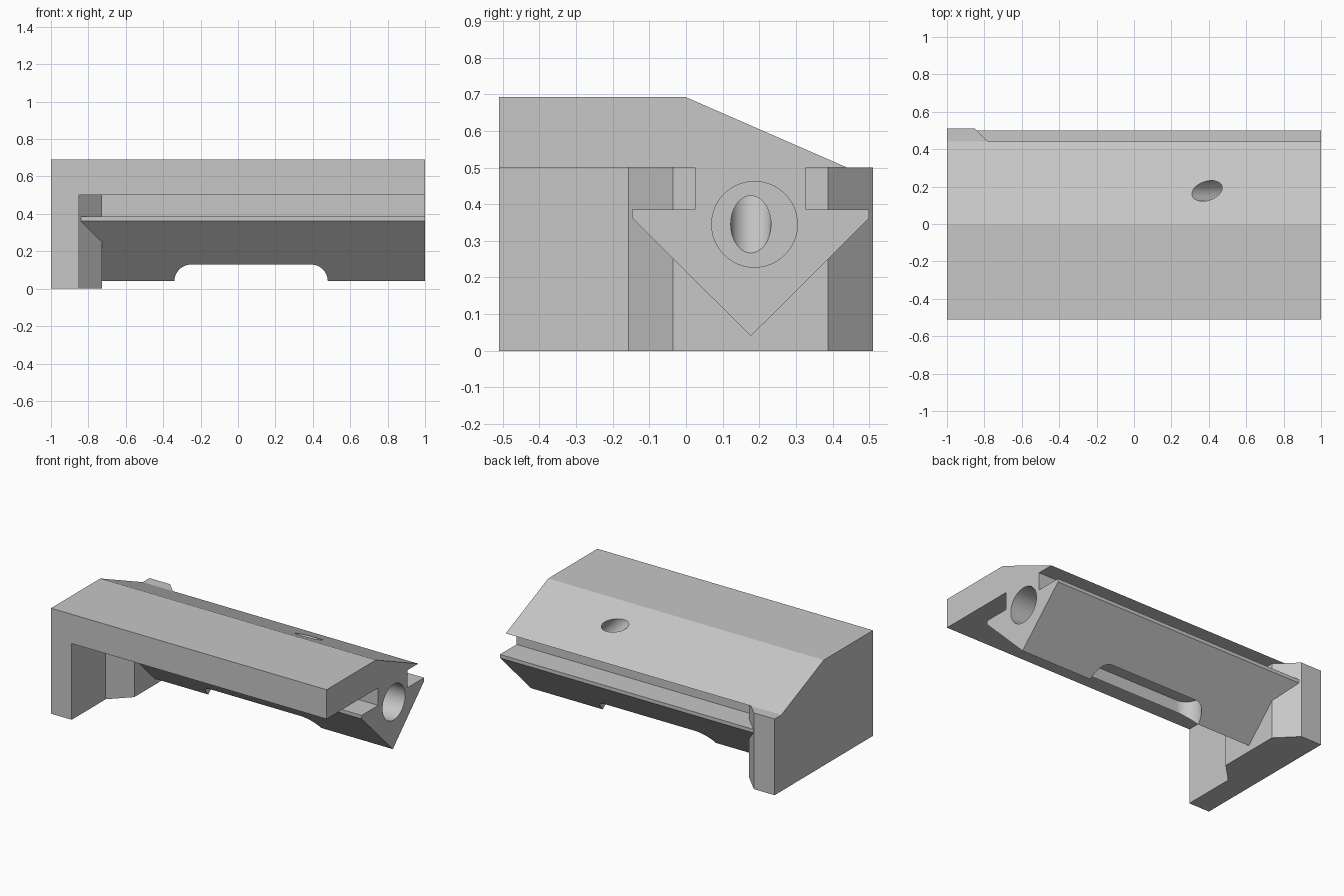
import bpy, bmesh, math
from mathutils import Vector, Matrix

cube = bpy.data.objects.get("Cube")
if cube:
    bpy.data.objects.remove(cube, do_unlink=True)

grey = bpy.data.materials.new("light_grey")
grey.use_nodes = True
COLOUR = (0.57, 0.57, 0.57, 1)
grey.diffuse_color = COLOUR
grey.node_tree.nodes["Principled BSDF"].inputs["Base Color"].default_value = COLOUR


def make_object(name, bm):
    bmesh.ops.recalc_face_normals(bm, faces=bm.faces)
    mesh = bpy.data.meshes.new(name)
    bm.to_mesh(mesh)
    bm.free()
    mesh.materials.append(grey)
    obj = bpy.data.objects.new(name, mesh)
    bpy.context.collection.objects.link(obj)
    return obj


def prism(name, points, sweep):
    """Sweep a closed flat outline along a vector."""
    bm = bmesh.new()
    face = bm.faces.new([bm.verts.new(p) for p in points])
    new = bmesh.ops.extrude_face_region(bm, geom=[face])["geom"]
    bmesh.ops.translate(bm, vec=sweep, verts=[v for v in new if isinstance(v, bmesh.types.BMVert)])
    return make_object(name, bm)


def rod(name, start, end, radius):
    """Round bar between two points."""
    start, end = Vector(start), Vector(end)
    axis = end - start
    turn = axis.to_track_quat('Z', 'Y').to_matrix().to_4x4()
    bm = bmesh.new()
    bmesh.ops.create_cone(bm, cap_ends=True, segments=64, radius1=radius, radius2=radius,
                          depth=axis.length, matrix=Matrix.Translation((start + end) / 2) @ turn)
    return make_object(name, bm)


def combine(target, tool, operation):
    """Apply a boolean and drop the tool."""
    mod = target.modifiers.new(operation, 'BOOLEAN')
    mod.operation, mod.object, mod.solver = operation, tool, 'EXACT'
    bpy.context.view_layer.objects.active = target
    bpy.ops.object.modifier_apply(modifier=mod.name)
    bpy.data.objects.remove(tool, do_unlink=True)


# Sloped cover, neck and arrow-shaped rail share one cross-section (y, z)
section = [(-0.51, 0.5), (-0.51, 0.692), (0, 0.692), (0.44, 0.5), (0.328, 0.5),
           (0.328, 0.385), (0.5, 0.385), (0.5, 0.362), (0.177, 0.04), (-0.147, 0.362),
           (-0.147, 0.385), (0.025, 0.385), (0.025, 0.5)]
body = prism("slide_body", [(-1, y, z) for y, z in section], (2, 0, 0))

# End wall with a raised, chamfered pad behind the rail (x, y)
plan = [(-1, -0.51), (-0.85, -0.51), (-0.85, -0.157), (-0.728, -0.035),
        (-0.728, 0.388), (-0.85, 0.51), (-1, 0.51)]
wall = prism("end_wall", [(x, y, 0) for x, y in plan], (0, 0, 0.5))
combine(body, wall, 'UNION')

# Blind bore in the open end, met by a slanted hole from the sloped top
combine(body, rod("end_bore", (1.1, 0.187, 0.345), (0.66, 0.187, 0.345), 0.117), 'DIFFERENCE')
combine(body, rod("slanted_hole", (0.2, 0.177, 0.805), (0.72, 0.177, 0.285), 0.055), 'DIFFERENCE')

# Round-ended slot in the underside of the rail
R = 0.09
outline = []
for centre, first in ((0.39, -90), (-0.25, 90)):
    for i in range(33):
        a = math.radians(first + 180 * i / 32)
        outline.append((centre + R * math.cos(a), 0.177 + R * math.sin(a), -0.1))
combine(body, prism("slot", outline, (0, 0, 0.31)), 'DIFFERENCE')

# Smooth the round holes only
bpy.ops.object.select_all(action='DESELECT')
body.select_set(True)
bpy.context.view_layer.objects.active = body
bpy.ops.object.shade_smooth_by_angle(angle=math.radians(20))
